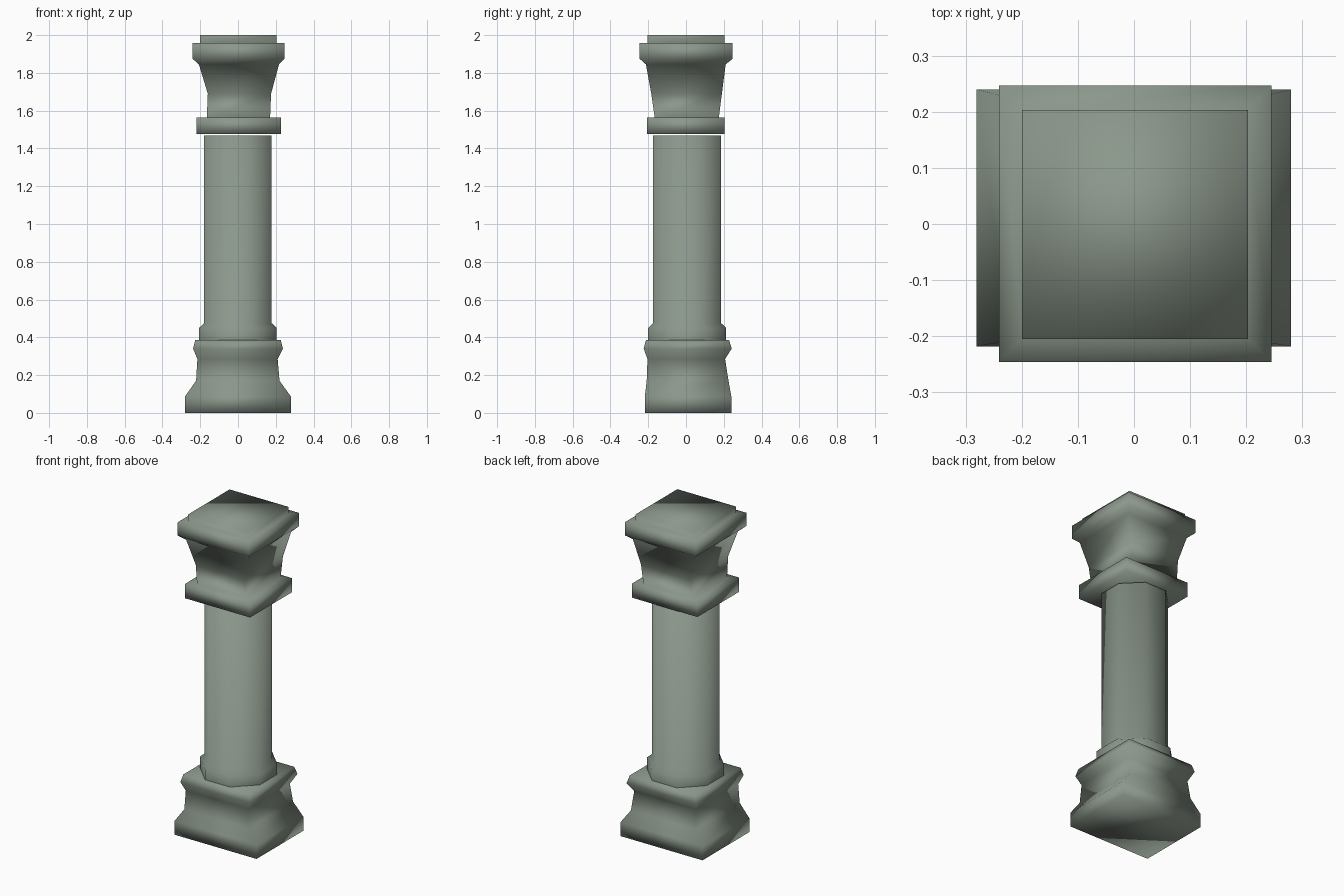
import bpy, bmesh, math

stone = bpy.data.materials.new("grey_green_stone")
stone.diffuse_color = (0.26, 0.31, 0.26, 1)

SQUARE = [(-1, -1), (1, -1), (1, 1), (-1, 1)]
t = math.tan(math.pi / 8)
OCTAGON = [(-t, -1), (t, -1), (1, -t), (1, t), (t, 1), (-t, 1), (-1, t), (-1, -t)]


def loft(name, section, rows, bottom=True, top=True):
    """Stack copies of a unit section; each row is z, x min, x max, y min, y max."""
    bm = bmesh.new()
    rings = []
    for z, x0, x1, y0, y1 in rows:
        rings.append([bm.verts.new(((x0 + x1) / 2 + u * (x1 - x0) / 2,
                                    (y0 + y1) / 2 + v * (y1 - y0) / 2, z))
                      for u, v in section])
    n = len(section)
    for a, b in zip(rings, rings[1:]):
        for i in range(n):
            j = (i + 1) % n
            bm.faces.new((a[i], a[j], b[j], b[i]))
    if bottom:
        bm.faces.new(rings[0][::-1])
    if top:
        bm.faces.new(rings[-1])
    for f in bm.faces:
        f.smooth = True
    mesh = bpy.data.meshes.new(name)
    bm.to_mesh(mesh)
    bm.free()
    mesh.materials.append(stone)
    ob = bpy.data.objects.new(name, mesh)
    bpy.context.collection.objects.link(ob)
    return ob


# Square flared plinth
loft("plinth", SQUARE, [
    (0.00, -0.281, 0.28, -0.218, 0.24),
    (0.087, -0.281, 0.28, -0.218, 0.24),
    (0.17, -0.222, 0.22, -0.208, 0.225),
    (0.285, -0.215, 0.21, -0.204, 0.207),
    (0.34, -0.238, 0.238, -0.224, 0.242),
    (0.386, -0.226, 0.226, -0.212, 0.228),
])

# Octagonal shaft with its foot collar
loft("shaft", OCTAGON, [
    (0.386, -0.206, 0.205, -0.20, 0.212),
    (0.45, -0.206, 0.205, -0.20, 0.212),
    (0.475, -0.18, 0.178, -0.174, 0.186),
    (1.468, -0.18, 0.178, -0.174, 0.186),
], bottom=False)

# Capital: slab, concave neck, overhanging crown and top step
loft("capital", SQUARE, [
    (1.477, -0.22, 0.227, -0.206, 0.203),
    (1.565, -0.22, 0.227, -0.206, 0.203),
    (1.565, -0.165, 0.17, -0.166, 0.174),
    (1.69, -0.16, 0.175, -0.184, 0.19),
    (1.845, -0.207, 0.217, -0.212, 0.21),
    (1.875, -0.241, 0.245, -0.246, 0.247),
    (1.957, -0.241, 0.245, -0.246, 0.247),
    (1.957, -0.20, 0.203, -0.205, 0.203),
    (2.00, -0.20, 0.203, -0.205, 0.203),
])
